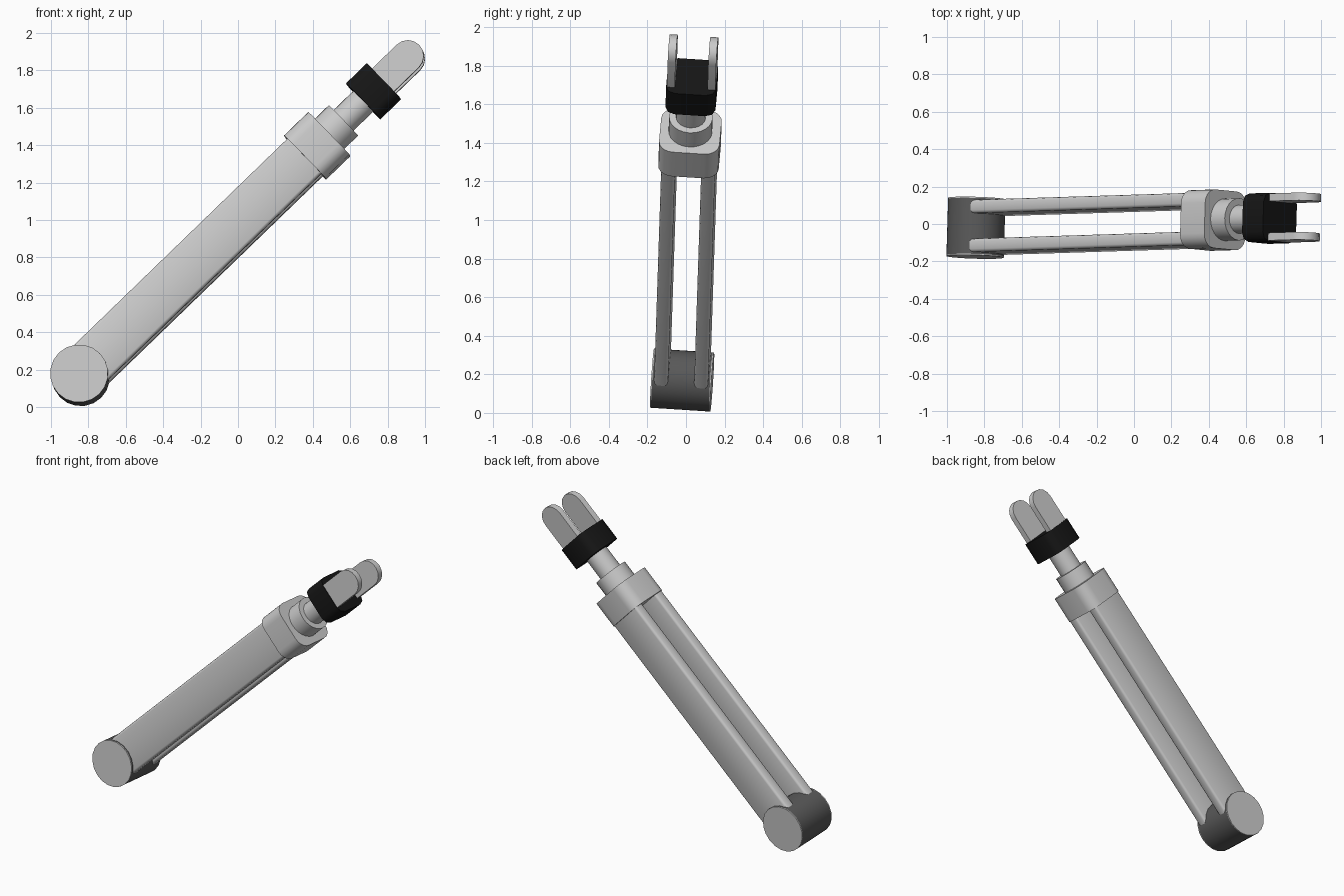
import bpy, bmesh, math
from mathutils import Matrix, Vector

if "Cube" in bpy.data.objects:
    bpy.data.objects.remove(bpy.data.objects["Cube"])

# Local frame of the arm: X = hinge axis, Y = up across the arm, Z = along the arm
Z = Vector((0.7185, 0.023, 0.695)).normalized()
X = Vector((0.03, 1.0, -0.065))
X = (X - Z * X.dot(Z)).normalized()
Y = Z.cross(X)
FRAME = Matrix.Translation((-0.845, -0.02, 0.17)) @ Matrix((X, Y, Z)).transposed().to_4x4()


def material(name, v):
    m = bpy.data.materials.new(name)
    m.diffuse_color = (v, v, v, 1)
    m.use_nodes = True
    m.node_tree.nodes["Principled BSDF"].inputs["Base Color"].default_value = m.diffuse_color
    return m


DARK = material("dark_grey", 0.1)
BLACK = material("black", 0.008)


def circle(r, n):
    return [(r * math.cos(2 * math.pi * i / n), r * math.sin(2 * math.pi * i / n)) for i in range(n)]


def rounded_rect(hx, hy, r, seg, cx=0.0):
    pts = []
    for k, (sx, sy) in enumerate([(1, 1), (-1, 1), (-1, -1), (1, -1)]):
        for i in range(seg + 1):
            a = math.pi / 2 * (k + i / seg)
            pts.append((cx + sx * (hx - r) + r * math.cos(a), sy * (hy - r) + r * math.sin(a)))
    return pts


def prism(name, pts, lo, hi, along="Z", mat=None, angle=32):
    """Extrude a 2D outline along the arm (Z) or along the hinge axis (X)."""
    place = (lambda u, v, w: (u, v, w)) if along == "Z" else (lambda u, v, w: (w, u, v))
    bm = bmesh.new()
    bottom = [bm.verts.new(place(u, v, lo)) for u, v in pts]
    top = [bm.verts.new(place(u, v, hi)) for u, v in pts]
    n = len(pts)
    bm.faces.new(bottom[::-1])
    bm.faces.new(top)
    for i in range(n):
        j = (i + 1) % n
        bm.faces.new((bottom[i], bottom[j], top[j], top[i]))
    bmesh.ops.recalc_face_normals(bm, faces=bm.faces)
    me = bpy.data.meshes.new(name)
    bm.to_mesh(me)
    bm.free()
    me.shade_smooth()
    me.set_sharp_from_angle(angle=math.radians(angle))
    if mat:
        me.materials.append(mat)
    ob = bpy.data.objects.new(name, me)
    ob.matrix_world = FRAME
    bpy.context.collection.objects.link(ob)
    return ob


# Hinge barrel with light end caps
prism("hinge_barrel", circle(0.155, 20), -0.15, 0.15, "X", DARK)
for side, tag in ((-1, "front"), (1, "back")):
    lo, hi = sorted((side * 0.15, side * 0.156))
    prism(tag + "_hinge_cap", circle(0.155, 20), lo, hi, "X")

# Twin arm plates
for side, tag in ((-1, "front"), (1, "back")):
    prism(tag + "_arm_plate", rounded_rect(0.036, 0.13, 0.015, 2, side * 0.104), 0.0, 1.70, angle=50)

# Collar, sleeve and shaft
prism("collar", rounded_rect(0.157, 0.158, 0.075, 5), 1.675, 1.855)
prism("sleeve", circle(0.113, 24), 1.80, 1.96)
prism("shaft", circle(0.077, 20), 1.90, 2.15)

# Black clevis block
prism("fork_block", rounded_rect(0.13, 0.128, 0.05, 2), 2.107, 2.261, mat=BLACK, angle=50)

# Fork prongs with rounded tips
tip = [(0.085 * math.cos(math.pi * i / 8), 2.445 + 0.085 * math.sin(math.pi * i / 8)) for i in range(9)]
outline = tip + [(-0.085, 2.24), (0.085, 2.24)]
for side, tag in ((-1, "front"), (1, "back")):
    lo, hi = sorted((side * 0.085, side * 0.126))
    prism(tag + "_fork_prong", outline, lo, hi, "X")
